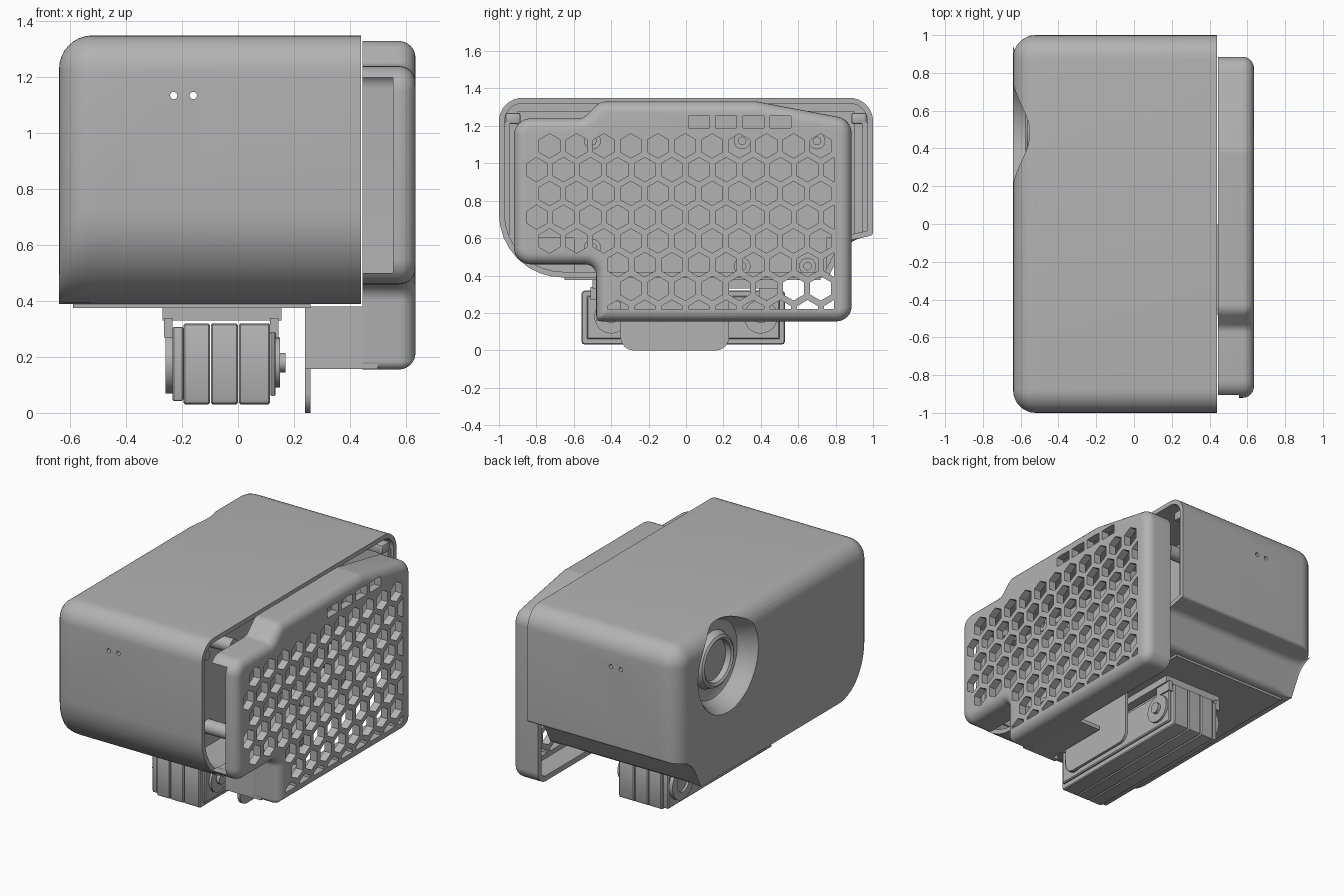
import bpy, bmesh, math
from mathutils import Vector

if "Cube" in bpy.data.objects:
    bpy.data.objects.remove(bpy.data.objects["Cube"])

grey = bpy.data.materials.new("plain_grey")
grey.use_nodes = True
grey.diffuse_color = (0.45, 0.45, 0.45, 1)
grey.node_tree.nodes["Principled BSDF"].inputs["Base Color"].default_value = grey.diffuse_color


def finish(name, bm):
    bmesh.ops.recalc_face_normals(bm, faces=bm.faces)
    me = bpy.data.meshes.new(name)
    bm.to_mesh(me)
    bm.free()
    me.materials.append(grey)
    smooth(me)
    ob = bpy.data.objects.new(name, me)
    bpy.context.collection.objects.link(ob)
    return ob


def smooth(me):
    me.shade_smooth()
    me.set_sharp_from_angle(angle=math.radians(32))


def add_loft(bm, rings):
    loops = [[bm.verts.new(p) for p in ring] for ring in rings]
    n = len(loops[0])
    for a, b in zip(loops, loops[1:]):
        for i in range(n):
            bm.faces.new((a[i], a[(i + 1) % n], b[(i + 1) % n], b[i]))
    bm.faces.new(loops[0])
    bm.faces.new(loops[-1])


def loft(name, rings):
    bm = bmesh.new()
    add_loft(bm, rings)
    return finish(name, bm)


def outline(corners, x, d=0, keep=(), segs=8):
    """Counter-clockwise (y, z, radius) corners, inset by d and rounded."""
    n = len(corners)
    pts = [Vector(c[:2]) for c in corners]
    dirs = [(pts[(i + 1) % n] - pts[i]).normalized() for i in range(n)]
    moved = [0 if i in keep else d for i in range(n)]
    verts = []
    for i in range(n):
        a, b = dirs[i - 1], dirs[i]
        pa = pts[i] + Vector((-a.y, a.x)) * moved[i - 1]
        pb = pts[i] + Vector((-b.y, b.x)) * moved[i]
        verts.append(pa + a * ((pb - pa).cross(b) / a.cross(b)))
    ring = []
    for i in range(n):
        a, b, v = dirs[i - 1], dirs[i], verts[i]
        turn = a.angle(b)
        sign = 1 if a.cross(b) > 0 else -1
        cut = max(corners[i][2] - sign * d, 0.004) * math.tan(turn / 2)
        start, end, w = v - a * cut, v + b * cut, math.cos(turn / 2)
        for k in range(segs + 1):
            s = k / segs
            c0, c1, c2 = (1 - s) ** 2, 2 * w * s * (1 - s), s * s
            p = (start * c0 + v * c1 + end * c2) / (c0 + c1 + c2)
            ring.append((x, p.x, p.y))
    return ring


def box(name, lo, hi, bevel=0.0):
    bm = bmesh.new()
    bmesh.ops.create_cube(bm, size=1)
    for v in bm.verts:
        v.co = [l + (c + 0.5) * (h - l) for c, l, h in zip(v.co, lo, hi)]
    if bevel:
        bmesh.ops.bevel(bm, geom=bm.edges[:], offset=bevel, segments=2,
                        affect='EDGES', profile=0.5)
    return finish(name, bm)


def lathe_rings(profile, y, z, n=48):
    """Rings round an x-directed axis from (x, radius) pairs."""
    return [[(x, y + r * math.cos(math.tau * k / n), z + r * math.sin(math.tau * k / n))
             for k in range(n)] for x, r in profile]


def rod_y(name, x, z, r, y0, y1, n=24):
    return loft(name, [[(x + r * math.cos(math.tau * k / n), y,
                         z + r * math.sin(math.tau * k / n)) for k in range(n)]
                       for y in (y0, y1)])


def cut(ob, cutter):
    mod = ob.modifiers.new("cut", 'BOOLEAN')
    mod.operation = 'DIFFERENCE'
    mod.solver = 'EXACT'
    mod.object = cutter
    with bpy.context.temp_override(object=ob, active_object=ob):
        bpy.ops.object.modifier_apply(modifier=mod.name)
    bpy.data.objects.remove(cutter)
    smooth(ob.data)


# Main housing: rounded shell, open on the +x side
shell = [(-1, 0.39, 0.34), (0.76, 0.39, 0.05), (0.86, 0.585, 0.06), (1, 0.615, 0.02),
         (1, 1.35, 0.125), (-1, 1.35, 0.125)]
WALL, R = 0.03, 0.12
rings = [outline(shell, -0.47, WALL), outline(shell, 0.44, WALL), outline(shell, 0.44)]
for k in range(9):
    t = k / 8 * math.pi / 2
    rings.append(outline(shell, -0.64 + R * (1 - math.sin(t)), R * (1 - math.cos(t)),
                         keep=(0, 1, 2)))
housing = loft("housing", rings)

# Dished recess with a central ring, plus the small indicator holes
DY, DZ = 0.48, 1.08
cut(housing, loft("recess_cutter", lathe_rings(
    [(-0.8, 0.32), (-0.64, 0.31), (-0.61, 0.29), (-0.56, 0.27), (-0.53, 0.25),
     (-0.52, 0.22)], DY, DZ)))
for hx in (-0.23, -0.16):
    cut(housing, rod_y("hole_cutter", hx, 1.135, 0.013, -1.2, 1.2))
loft("recess_ring", lathe_rings(
    [(-0.53, 0.13), (-0.565, 0.135), (-0.575, 0.15), (-0.565, 0.165), (-0.5, 0.19)], DY, DZ))

# Side cover: stepped tray with a rounded rim
tray = [(-0.92, 0.46, 0.09), (-0.48, 0.46, 0.06), (-0.48, 0.155, 0.03), (0.885, 0.155, 0.08),
        (0.885, 1.235, 0.09), (0.38, 1.33, 0.1), (-0.46, 1.33, 0.08), (-0.55, 1.24, 0.06),
        (-0.92, 1.24, 0.09)]
rings = [outline(tray, 0.585, 0.035), outline(tray, 0.445, 0.035), outline(tray, 0.445)]
for k in range(7):
    t = k / 6 * math.pi / 2
    rings.append(outline(tray, 0.575 + 0.06 * math.sin(t), 0.06 * (1 - math.cos(t))))
cover = loft("side_cover", rings)
cut(cover, box("front_opening_cutter", (0.3, -1.1, 0.5), (0.555, -0.8, 1.2)))

# Honeycomb vents, clipped at the borders of the field
PITCH, HEX = 0.145, 0.065
bm = bmesh.new()
for row in range(9):
    z = 1.22 - 0.127 * row
    z_lo, z_hi = (1.19, 1.255) if row == 0 else (0.22, 1.25)
    for col in range(12):
        y = (-0.73 if row % 2 else -0.8) + PITCH * col
        y_lo = -0.42 if row > 5 else -0.85
        if y < y_lo + 0.03 or y > 0.8 or (row == 0 and not 0 < y < 0.6):
            continue
        cell = []
        for k in range(6):
            a = math.radians(30 + 60 * k)
            cell.append((min(max(y + HEX * math.cos(a), y_lo), 0.79),
                         min(max(z + HEX * math.sin(a), z_lo), z_hi)))
        add_loft(bm, [[(x, *p) for p in cell] for x in (0.5, 0.7)])
cut(cover, finish("vent_cutter", bm))

# Lower extension of the cover and hanging fin
box("cover_lower_front", (0.24, -0.478, 0.157), (0.5, -0.45, 0.38))
box("cover_lower_floor", (0.28, -0.478, 0.157), (0.5, 0.0, 0.185))
fin = [(-0.35, 0.0, 0.07), (0.23, 0.0, 0.07), (0.23, 0.39, 0.01), (-0.35, 0.39, 0.01)]
loft("hanging_fin", [outline(fin, 0.24), outline(fin, 0.26)])

# Inner chassis panel, side rails and pegs
box("inner_panel", (0.1, -0.9, 0.6), (0.13, 0.9, 1.28))
box("inner_panel_lower", (0.1, -0.6, 0.4), (0.13, 0.75, 0.6))
for s in (-1, 1):
    box("side_rail", (0.05, s * 0.955 - 0.015, 0.62), (0.42, s * 0.955 + 0.015, 1.22))
    box("corner_peg", (0.05, s * 0.925 - 0.04, 1.21), (0.42, s * 0.925 + 0.04, 1.27), 0.012)
for y, z in ((-0.5, 1.12), (0.3, 1.12), (0.7, 1.12), (-0.5, 0.55), (0.3, 0.45), (0.65, 0.45)):
    loft("standoff", lathe_rings([(0.1, 0.045), (0.32, 0.045), (0.32, 0.02), (0.3, 0.02)], y, z, 20))

# Floor plate and drive unit underneath
box("floor_plate", (-0.59, -0.65, 0.375), (0.26, 0.72, 0.392))
box("mount_plate", (-0.27, -0.5, 0.33), (0.155, 0.5, 0.376))
motor = [(-0.56, 0.03, 0.02), (0.53, 0.03, 0.02), (0.53, 0.32, 0.02), (-0.56, 0.32, 0.02)]
for name, x0, x1, d in (("motor_left_cap", -0.235, -0.195, 0.012), ("motor_body_a", -0.195, -0.1, 0),
                        ("motor_body_b", -0.097, 0.0, 0), ("motor_body_c", 0.003, 0.115, 0),
                        ("motor_end_cap", 0.115, 0.135, 0.03)):
    loft(name, [outline(motor, x0, d + 0.006, segs=2), outline(motor, x0 + 0.006, d, segs=2),
                outline(motor, x1 - 0.006, d, segs=2), outline(motor, x1, d + 0.006, segs=2)])
for s in (-1, 1):
    loft("motor_shaft", lathe_rings([(0.12, 0.09), (0.15, 0.09), (0.15, 0.035), (0.17, 0.035)],
                                    s * 0.4, 0.18, 28))
    loft("motor_hub", lathe_rings([(-0.23, 0.11), (-0.26, 0.11), (-0.26, 0.06), (-0.245, 0.06)],
                                  s * 0.4, 0.18, 28))
    for x in (-0.25, 0.13):
        box("motor_bracket", (x - 0.015, s * 0.45 - 0.06, 0.27), (x + 0.015, s * 0.45 + 0.06, 0.34))
